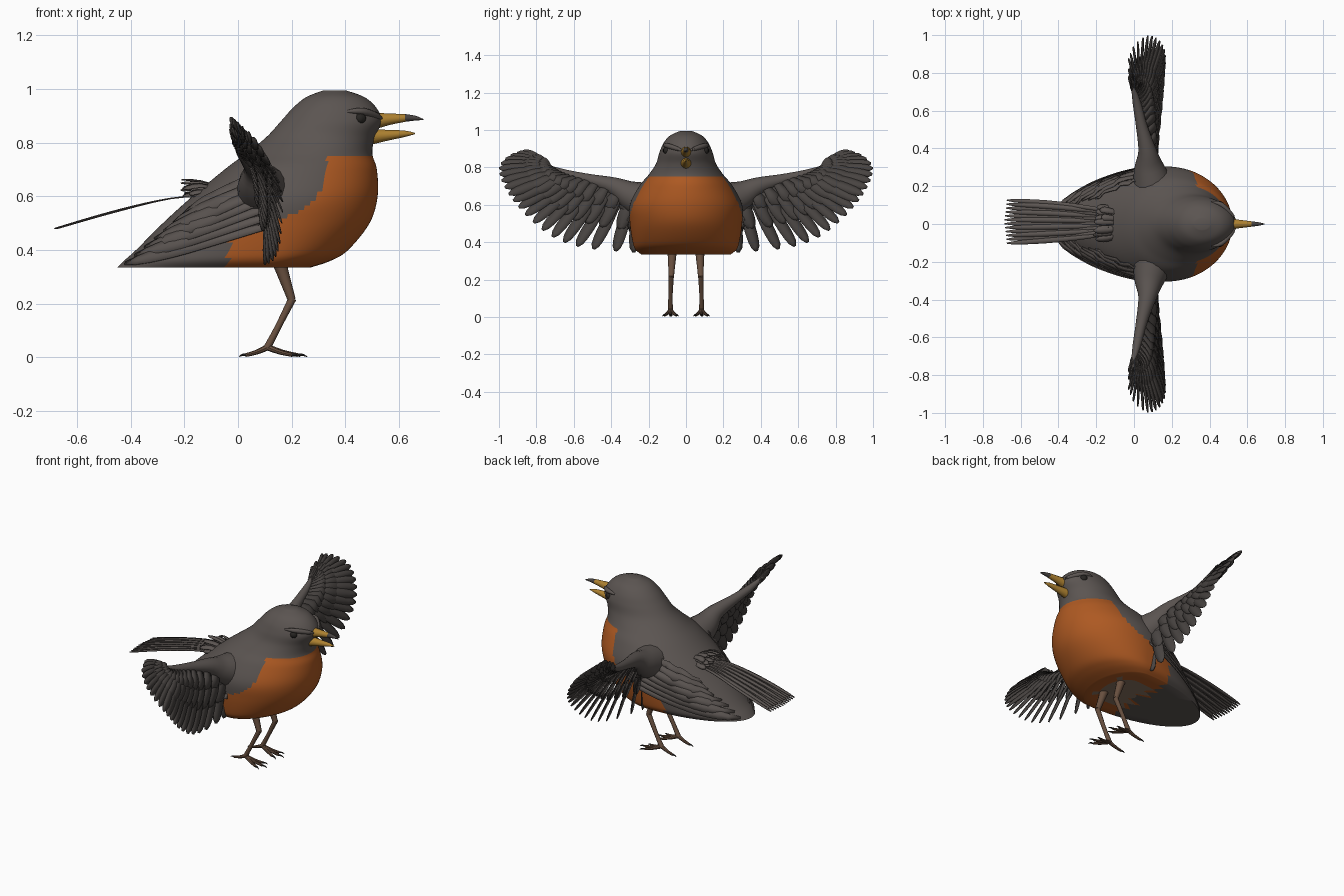
import bpy, bmesh, math, random
from mathutils import Vector

random.seed(4)
if "Cube" in bpy.data.objects:
    bpy.data.objects.remove(bpy.data.objects["Cube"])


def material(name, r, g, b):
    m = bpy.data.materials.new(name)
    m.use_nodes = True
    m.diffuse_color = (r, g, b, 1)
    node = m.node_tree.nodes["Principled BSDF"]
    node.inputs["Base Color"].default_value = (r, g, b, 1)
    node.inputs["Roughness"].default_value = 0.8
    return m


GREY = material("plumage grey", 0.105, 0.09, 0.083)
DARK = material("flight feather grey", 0.065, 0.057, 0.053)
ORANGE = material("breast orange", 0.42, 0.1, 0.016)
BROWN = material("leg brown", 0.14, 0.08, 0.05)
YELLOW = material("beak yellow", 0.42, 0.22, 0.03)
BLACK = material("eye and claw black", 0.02, 0.018, 0.016)
VENT = material("vent tan", 0.25, 0.17, 0.12)


def finish(name, bm, mats, thickness=0, angle=40):
    bmesh.ops.recalc_face_normals(bm, faces=bm.faces)
    me = bpy.data.meshes.new(name)
    bm.to_mesh(me)
    bm.free()
    ob = bpy.data.objects.new(name, me)
    bpy.context.collection.objects.link(ob)
    for m in mats:
        me.materials.append(m)
    bpy.ops.object.select_all(action='DESELECT')
    ob.select_set(True)
    bpy.context.view_layer.objects.active = ob
    bpy.ops.object.shade_smooth_by_angle(angle=math.radians(angle))
    if thickness:
        mod = ob.modifiers.new("thickness", 'SOLIDIFY')
        mod.thickness = thickness
        mod.offset = 0
    return ob


def spline(pts, steps):
    """Smooth curve through points of any dimension."""
    out = []
    for i in range(len(pts) - 1):
        a, b, c, d = (pts[min(max(i + k, 0), len(pts) - 1)] for k in (-1, 0, 1, 2))
        for s in range(steps):
            t = s / steps
            out.append([q + t * (r - p) / 2 + t * t * (p - 2.5 * q + 2 * r - e / 2)
                        + t ** 3 * (1.5 * (q - r) + (e - p) / 2)
                        for p, q, r, e in zip(a, b, c, d)])
    return out + [list(pts[-1])]


def along(pts, t):
    """Point at fraction t of a sampled curve."""
    f = t * (len(pts) - 1)
    i = min(int(f), len(pts) - 2)
    return Vector(pts[i][:3]).lerp(Vector(pts[i + 1][:3]), f - i)


def bridge(bm, rings, closed=True):
    for a, b in zip(rings, rings[1:]):
        n = len(a)
        for j in range(n if closed else n - 1):
            bm.faces.new((a[j], a[(j + 1) % n], b[(j + 1) % n], b[j]))


def tube(bm, pts, sides=12, mat=0, steps=4):
    """Round tapering tube through (x, y, z, radius) points."""
    pts = spline(pts, steps)
    rings = []
    for i, p in enumerate(pts):
        tan = Vector(pts[min(i + 1, len(pts) - 1)][:3]) - Vector(pts[max(i - 1, 0)][:3])
        ref = Vector((0, 1, 0)) if abs(tan.normalized().y) < 0.8 else Vector((0, 0, 1))
        u = tan.cross(ref).normalized()
        v = tan.cross(u).normalized()
        angles = [2 * math.pi * j / sides for j in range(sides)]
        rings.append([bm.verts.new(Vector(p[:3]) + p[3] * (u * math.cos(a) + v * math.sin(a)))
                      for a in angles])
    first = len(bm.faces)
    bridge(bm, rings)
    bm.faces.new(rings[0])
    bm.faces.new(rings[-1])
    bm.faces.ensure_lookup_table()
    for f in bm.faces[first:]:
        f.material_index = mat


def feather(bm, path, width, normal, root=0.5, ridge=0.15):
    """Blade with a raised shaft and a rounded tip."""
    n = len(path) - 1
    rows = []
    for i, p in enumerate(path):
        t = i / n
        tan = path[min(i + 1, n)] - path[max(i - 1, 0)]
        side = tan.cross(normal).normalized()
        w = width * (root + (1 - root) * min(1, t * 1.6)) * max(0.08, 1 - t ** 7) ** 0.6
        rows.append([bm.verts.new(q) for q in
                     (p - side * w, p + normal.normalized() * w * ridge, p + side * w)])
    bridge(bm, rows, False)


# Body and head: egg-shaped horizontal slices (z, back, front, half width, widest x)
slices = spline([
    (.335, -.45, .27, .24, .1), (.36, -.425, .345, .27, .12), (.4, -.38, .41, .285, .14),
    (.5, -.28, .49, .3, .16), (.6, -.17, .52, .3, .18), (.7, -.05, .517, .25, .21),
    (.76, .03, .5, .2, .26), (.82, .105, .51, .16, .31), (.88, .16, .535, .142, .34),
    (.93, .205, .515, .12, .35), (.97, .255, .47, .085, .36), (.995, .32, .4, .03, .36)], 6)


def border(z):
    """x where grey back gives way to orange breast."""
    marks = [(.33, -.04), (.45, -.03), (.5, .1), (.53, .21), (.6, .3), (.77, .34)]
    for (a, p), (b, q) in zip(marks, marks[1:]):
        if z <= b:
            return p + (q - p) * (z - a) / (b - a)
    return 9


def flank(x, z):
    """Half width of the body at x, z."""
    row = min(slices, key=lambda s: abs(s[0] - z))
    u = (x - row[4]) / ((row[2] if x > row[4] else row[1]) - row[4])
    return row[3] * math.sqrt(max(0, 1 - u * u))


bm = bmesh.new()
SEG = 112
rings = []
for z, back, front, half, mid in slices:
    ring = []
    for j in range(SEG):
        a = 2 * math.pi * j / SEG
        c = math.cos(a)
        ring.append(bm.verts.new((mid + c * ((front - mid) if c > 0 else (mid - back)),
                                  half * math.sin(a), z)))
    rings.append(ring)
# flat underside closes in concentric rings
for k in (.8, .6, .4, .2, .05):
    rings.insert(0, [bm.verts.new((.1 + (v.co.x - .1) * k, v.co.y * k, .335))
                     for v in rings[-len(slices)]])
bridge(bm, rings)
bm.faces.new(rings[0])
bm.faces.new(rings[-1])
for f in bm.faces:
    c = f.calc_center_median()
    if c.z < .336:
        f.material_index = 2 if abs(c.y) < .12 and -.02 < c.x < .2 else int(c.x > -.04)
    else:
        f.material_index = int(c.z < .755 and c.x > border(c.z))
finish("body", bm, [GREY, ORANGE, VENT], angle=60)

# Beak, open, with a dark tip on the upper half
bm = bmesh.new()
tube(bm, [(.49, 0, .878, .034), (.56, 0, .887, .022), (.625, 0, .892, .014)])
tube(bm, [(.622, 0, .892, .0145), (.66, 0, .891, .009), (.69, 0, .886, .002)], mat=1)
tube(bm, [(.47, 0, .82, .034), (.55, 0, .827, .021), (.62, 0, .833, .012), (.66, 0, .834, .002)])
finish("beak", bm, [YELLOW, DARK])

# Tail fan
bm = bmesh.new()
for i in range(12):
    f = i / 11 * 2 - 1
    pts = [Vector((-.08, f * .05 + .01, .605 - .002 * abs(f))),
           Vector((-.25, f * .078 + .01, .592)),
           Vector((-.46, f * .1 + .012, .545 - .004 * (i % 2))),
           Vector((-.685 + .012 * abs(f), f * .114 + .012, .48))]
    path = [Vector(p) for p in spline(pts, 4)]
    feather(bm, path, .014, Vector((.2, 0, 1)), ridge=.1)
finish("tail", bm, [GREY], .004)

# Ruffled tuft over the tail root
bm = bmesh.new()
for i in range(26):
    f = random.uniform(-1, 1)
    lift = random.uniform(0, .07)
    a = Vector((-.05, f * .06, .6 + lift * .5))
    b = Vector((-.14, f * .085, .605 + lift * .8))
    c = Vector((-.2 + random.uniform(-.015, .03), f * .09, .595 + lift * (1.1 - .4 * abs(f))))
    feather(bm, [Vector(p) for p in spline([a, b, c], 3)], .018, Vector((.2, f * .5, 1)))
finish("tail_tuft", bm, [GREY], .004)

# Paired parts
for side, label in ((-1, "near"), (1, "far")):
    def m(x, y, z):
        return Vector((x, y * side, z))

    # Eye with a brow above it
    bm = bmesh.new()
    tube(bm, [(.455, .1 * side, .89, .022), (.455, .113 * side, .89, .018),
              (.456, .121 * side, .89, .008)])
    finish(label + "_eye", bm, [BLACK])
    bm = bmesh.new()
    tube(bm, [(.40, .118 * side, .915, .004), (.46, .104 * side, .917, .013),
              (.515, .05 * side, .9, .012), (.535, .02 * side, .89, .004)])
    finish(label + "_brow", bm, [GREY])

    # Long folded feathers lying along the flank
    bm = bmesh.new()
    for k in range(7):
        z0, z1 = .5 + .03 * k, .35 + .03 * k
        x0, x1 = .14 - .012 * k, -.42 + .036 * k
        path = []
        for i in range(13):
            t = i / 12
            x, z = x0 + (x1 - x0) * t, z0 + (z1 - z0) * t
            path.append(m(x, flank(x, z) + .004, z))
        feather(bm, path, .03, m(-.25, 1, .55))
    finish(label + "_folded_feathers", bm, [GREY], .004)

    # Wing arm
    bm = bmesh.new()
    arm = [(.1, .2, .61, .11), (.08, .3, .65, .08), (.07, .39, .7, .048),
           (.04, .52, .735, .03), (.015, .64, .765, .022), (-.005, .73, .8, .01)]
    tube(bm, [(x, y * side, z, r) for x, y, z, r in arm], 16)
    finish(label + "_wing_arm", bm, [GREY])

    # Flight feathers, then two rows of coverts on each face
    tips = spline([(-.03, .875, .885), (.0, .945, .86), (.06, .995, .81), (.11, .99, .74),
                   (.15, .95, .66), (.165, .89, .58), (.16, .8, .49), (.15, .68, .41),
                   (.13, .52, .365), (.1, .28, .345)], 4)
    roots = spline([(-.005, .73, .8), (.02, .65, .76), (.05, .5, .725), (.08, .25, .66)], 6)
    bm = bmesh.new()
    rows = [(1, 21, .031, 0), (.64, 19, .034, .014), (.64, 19, .034, -.014),
            (.36, 17, .034, .024), (.36, 17, .034, -.024)]
    for reach, count, width, shift in rows:
        for i in range(count):
            t = i / (count - 1)
            a, b = along(roots, t ** 1.25), along(tips, t)
            b = a.lerp(b, reach * (1 + random.uniform(-.025, .0) * (shift != 0)))
            mid = a.lerp(b, .5) + Vector((.012, 0, .012 * (1 - t)))
            off = Vector((shift, 0, 0))
            path = [Vector(p) for p in spline([a + off * .6, mid + off, b + off * .6], 5)]
            path = [m(*p) for p in path]
            feather(bm, path, width * (.75 + .35 * t), m(1, .25, .25), root=.45)
    finish(label + "_wing_feathers", bm, [DARK], .004)

    # Leg, toes and claws
    bm = bmesh.new()
    y = .083 * side
    tube(bm, [(.15, .074 * side, .37, .03), (.165, .075 * side, .32, .023),
              (.2, .079 * side, .215, .015)], 10)
    tube(bm, [(.203, .079 * side, .22, .015), (.15, y, .115, .012), (.11, y, .038, .014)], 10)
    for dx, dy in ((.14, 0), (.115, .04), (.115, -.04), (-.1, .006)):
        def toe(t, z, r):
            return (.11 + dx * t, y + dy * t, z, r)
        tube(bm, [toe(0, .038, .012), toe(.4, .02, .009), toe(.8, .009, .007)], 8)
        tube(bm, [toe(.78, .01, .006), toe(.95, .009, .004), toe(1.06, .002, .001)], 6, 1)
    finish(label + "_leg", bm, [BROWN, BLACK])
